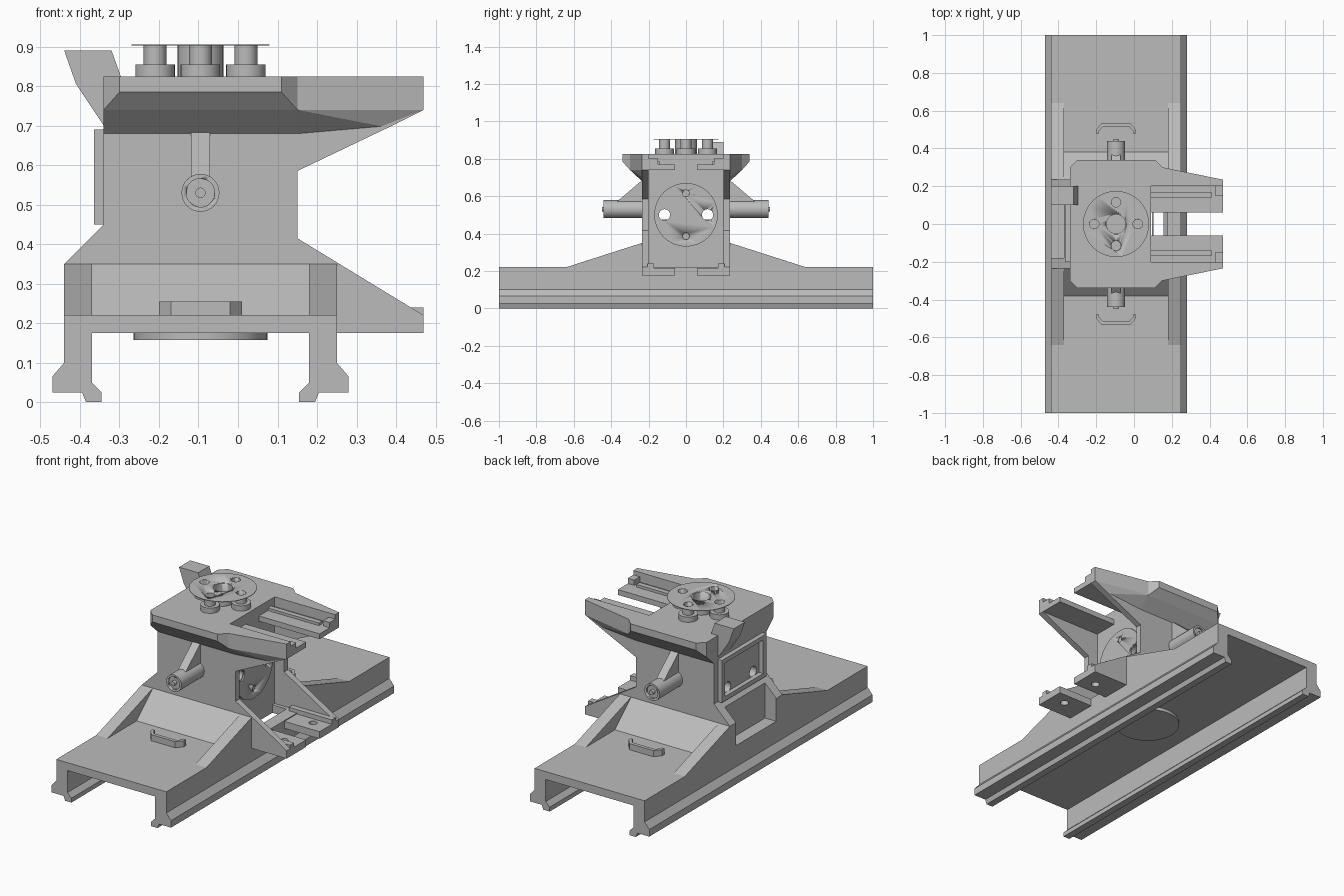
import bpy, bmesh
from math import pi, cos, sin, radians
from mathutils import Matrix, Vector

old = bpy.data.objects.get("Cube")
if old:
    bpy.data.objects.remove(old, do_unlink=True)

grey = bpy.data.materials.new("plain grey")
grey.use_nodes = True
grey.diffuse_color = (0.5, 0.5, 0.5, 1)
grey.node_tree.nodes["Principled BSDF"].inputs["Base Color"].default_value = (0.5, 0.5, 0.5, 1)

MID = -0.095  # centre line of the rail carriage


def finish(name, bm, smooth=False):
    bmesh.ops.recalc_face_normals(bm, faces=bm.faces)
    mesh = bpy.data.meshes.new(name)
    bm.to_mesh(mesh)
    bm.free()
    obj = bpy.data.objects.new(name, mesh)
    bpy.context.collection.objects.link(obj)
    mesh.materials.append(grey)
    if smooth:
        select(obj)
        bpy.ops.object.shade_smooth_by_angle(angle=radians(30))
    return obj


def select(obj):
    bpy.ops.object.select_all(action='DESELECT')
    obj.select_set(True)
    bpy.context.view_layer.objects.active = obj


def prism(name, pts, axis, lo, hi):
    """Extrude an outline along y (points are x, z), x (y, z) or z (x, y)."""
    place = {'y': lambda a, b, d: (a, d, b),
             'x': lambda a, b, d: (d, a, b),
             'z': lambda a, b, d: (a, b, d)}[axis]
    bm = bmesh.new()
    face = bm.faces.new([bm.verts.new(place(a, b, lo)) for a, b in pts])
    ext = bmesh.ops.extrude_face_region(bm, geom=[face])
    shift = Vector(place(0, 0, hi - lo))
    bmesh.ops.translate(bm, vec=shift, verts=[v for v in ext["geom"] if isinstance(v, bmesh.types.BMVert)])
    return finish(name, bm)


def box(name, x, y, z):
    return prism(name, [(x[0], y[0]), (x[1], y[0]), (x[1], y[1]), (x[0], y[1])], 'z', *z)


def rod(name, axis, centre, r, length):
    turn = {'x': Matrix.Rotation(pi / 2, 4, 'Y'), 'y': Matrix.Rotation(pi / 2, 4, 'X'), 'z': Matrix()}[axis]
    bm = bmesh.new()
    bmesh.ops.create_cone(bm, cap_ends=True, segments=32, radius1=r, radius2=r, depth=length,
                          matrix=Matrix.Translation(centre) @ turn)
    return finish(name, bm, True)


def hull(name, pts):
    bm = bmesh.new()
    for p in pts:
        bm.verts.new(p)
    bmesh.ops.convex_hull(bm, input=bm.verts)
    bmesh.ops.dissolve_limit(bm, angle_limit=0.01, verts=bm.verts, edges=bm.edges)
    return finish(name, bm)


def cut(obj, cutters):
    for c in cutters:
        c.hide_render = True
        mod = obj.modifiers.new("cut", 'BOOLEAN')
        mod.operation, mod.solver, mod.object = 'DIFFERENCE', 'EXACT', c
        select(obj)
        bpy.ops.object.modifier_apply(modifier=mod.name)
        bpy.data.objects.remove(c, do_unlink=True)
    return obj


def span(s, a, b):
    return tuple(sorted((s * a, s * b)))


# Rail carriage: half section mirrored about the centre line
half = [(0.275, 0.175), (0.275, 0.05), (0.25, 0.025), (0.25, 0), (0.29, 0), (0.3, 0.025),
        (0.375, 0.025), (0.375, 0.065), (0.345, 0.1), (0.345, 0.22)]
section = [(MID + x, z) for x, z in half] + [(MID - x, z) for x, z in reversed(half)]
carriage = prism("rail_carriage", section, 'y', -1, 1)
cut(carriage, [box("cutter", (0.09, 0.178), (-0.18, 0.18), (0.1, 0.3))])

# Pedestal with through holes and a notch in the flared side
pedestal = prism("pedestal", [(-0.44, 0.2), (-0.44, 0.35), (-0.34, 0.45), (-0.34, 0.7), (0.09, 0.7), (0.09, 0.2)],
                 'y', -0.235, 0.235)
cut(pedestal, [box("cutter", (-0.5, -0.37), (-0.18, 0.18), (0.22, 0.5))] +
    [rod("cutter", 'x', (0, y, 0.5), 0.03, 2) for y in (-0.115, 0.115)])

# Raised frame on the pedestal's flat side
cut(box("side_frame", (-0.365, -0.335), (-0.2, 0.2), (0.45, 0.69)),
    [box("cutter", (-0.5, -0.3), (-0.17, 0.17), (0.475, 0.665))])

# Top plate with chamfered underside, then the open slot
pts = []
for s in (-1, 1):
    pts += [(x, s * 0.23, 0.675) for x in (-0.34, 0.15)]
    pts += [(x, s * 0.34, z) for x in (-0.3, 0.11) for z in (0.785, 0.825)]
    pts += [(x, s * 0.3, z) for x in (-0.34, 0.15) for z in (0.74, 0.825)]
plate = hull("top_plate", pts)
cut(plate, [box("cutter", (0.09, 0.5), (-0.2, 0.2), (0.5, 0.95))])
holes = [(MID + 0.115 * cos(k * pi / 2), 0.115 * sin(k * pi / 2)) for k in range(4)]
cut(plate, [rod("cutter", 'z', (MID, 0, 0.8), 0.05, 0.14)])

for s, side in ((-1, "right"), (1, "left")):
    # Sloping gussets and the ramp against the pedestal
    for x in (-0.44, 0.18):
        prism(side + "_gusset", [(s * 0.2, 0.2), (s * 0.64, 0.22), (s * 0.235, 0.35), (s * 0.2, 0.35)],
              'x', x, x + 0.07)
    prism(side + "_ramp", [(s * 0.2, 0.21), (s * 0.38, 0.22), (s * 0.235, 0.35), (s * 0.2, 0.35)], 'x', -0.37, 0.18)

    # Cheek plate joining the lower and upper forks
    prism(side + "_cheek", [(0.08, 0.175), (0.47, 0.175), (0.47, 0.22), (0.15, 0.415), (0.15, 0.585),
                            (0.38, 0.695), (0.47, 0.74), (0.47, 0.824), (0.08, 0.824)],
          'y', *span(s, 0.2, 0.235))

    # Upper fork: outer flare, recessed floor, guide strip
    hull(side + "_fork_flare", [(0.15, s * 0.3, 0.825), (0.15, s * 0.3, 0.74), (0.47, s * 0.235, 0.825),
                                (0.47, s * 0.235, 0.74), (0.38, s * 0.23, 0.695), (0.15, s * 0.23, 0.675),
                                (0.15, s * 0.2, 0.825), (0.47, s * 0.2, 0.825), (0.47, s * 0.2, 0.74)])
    box(side + "_fork_floor", (0.08, 0.47), span(s, 0.06, 0.21), (0.74, 0.77))
    box(side + "_fork_strip", (0.09, 0.41), span(s, 0.14, 0.17), (0.765, 0.785))
    box(side + "_fork_stop", (0.43, 0.47), span(s, 0.15, 0.205), (0.765, 0.8))

    # Lower fork with a bolt hole
    floor = box(side + "_lower_fork", (0.24, 0.47), span(s, 0.06, 0.21), (0.175, 0.215))
    cut(floor, [rod("cutter", 'z', (0.38, s * 0.13, 0.2), 0.022, 0.2)])
    box(side + "_lower_strip", (0.2, 0.47), span(s, 0.17, 0.205), (0.2, 0.24))

    # Side axle with a rib above it
    axle = rod(side + "_axle", 'y', (MID, s * 0.33, 0.53), 0.048, 0.22)
    cut(axle, [rod("cutter", 'y', (MID, s * 0.44, 0.53), 0.036, 0.02)])
    rod(side + "_axle_pin", 'y', (MID, s * 0.41, 0.53), 0.013, 0.08)
    prism(side + "_axle_rib", [(s * 0.22, 0.69), (s * 0.235, 0.685), (s * 0.37, 0.57), (s * 0.36, 0.53),
                               (s * 0.22, 0.53)], 'x', MID - 0.024, MID + 0.024)

    # Bent handle on the deck
    arc = [(0.105, 0.48), (0.105, 0.5), (0.075, 0.535)]
    inner = [(0.07, 0.515), (0.09, 0.492), (0.09, 0.48)]
    outline = arc + [(-x, y) for x, y in reversed(arc)] + [(-x, y) for x, y in reversed(inner)] + inner
    prism(side + "_handle", [(MID + x, s * y) for x, y in outline], 'z', 0.215, 0.255)

# Tall hook on the frame side
prism("side_hook", [(-0.44, 0.89), (-0.32, 0.89), (-0.295, 0.82), (-0.33, 0.7), (-0.34, 0.7), (-0.41, 0.805)],
      'y', 0.1, 0.2)

# Top mounting disc on four standoffs and a central tube
disc = rod("top_disc", 'z', (MID, 0, 0.904), 0.175, 0.003)
cut(disc, [rod("cutter", 'z', (x, y, 0.9), 0.028, 0.1) for x, y in holes] +
    [rod("cutter", 'z', (MID, 0, 0.9), 0.056, 0.1)])
for x, y in holes:
    rod("standoff_base", 'z', (x, y, 0.84), 0.05, 0.03)
    tube = rod("standoff_tube", 'z', (x, y, 0.875), 0.029, 0.06)
    cut(tube, [rod("cutter", 'z', (x, y, 0.9), 0.025, 0.06)])
tube = rod("centre_tube", 'z', (MID, 0, 0.86), 0.058, 0.09)
cut(tube, [rod("cutter", 'z', (MID, 0, 0.9), 0.05, 0.14)])

# Disc on the pedestal's fork side, and the disc under the deck
disc = rod("fork_side_disc", 'x', (0.098, 0, 0.5), 0.17, 0.008)
cut(disc, [rod("cutter", 'x', (0.1, y, z), r, 0.1)
           for y, z, r in ((0.115, 0.5, 0.03), (-0.115, 0.5, 0.03), (0, 0.615, 0.018), (0, 0.385, 0.018))])
rod("under_disc", 'z', (MID, 0, 0.167), 0.17, 0.02)
